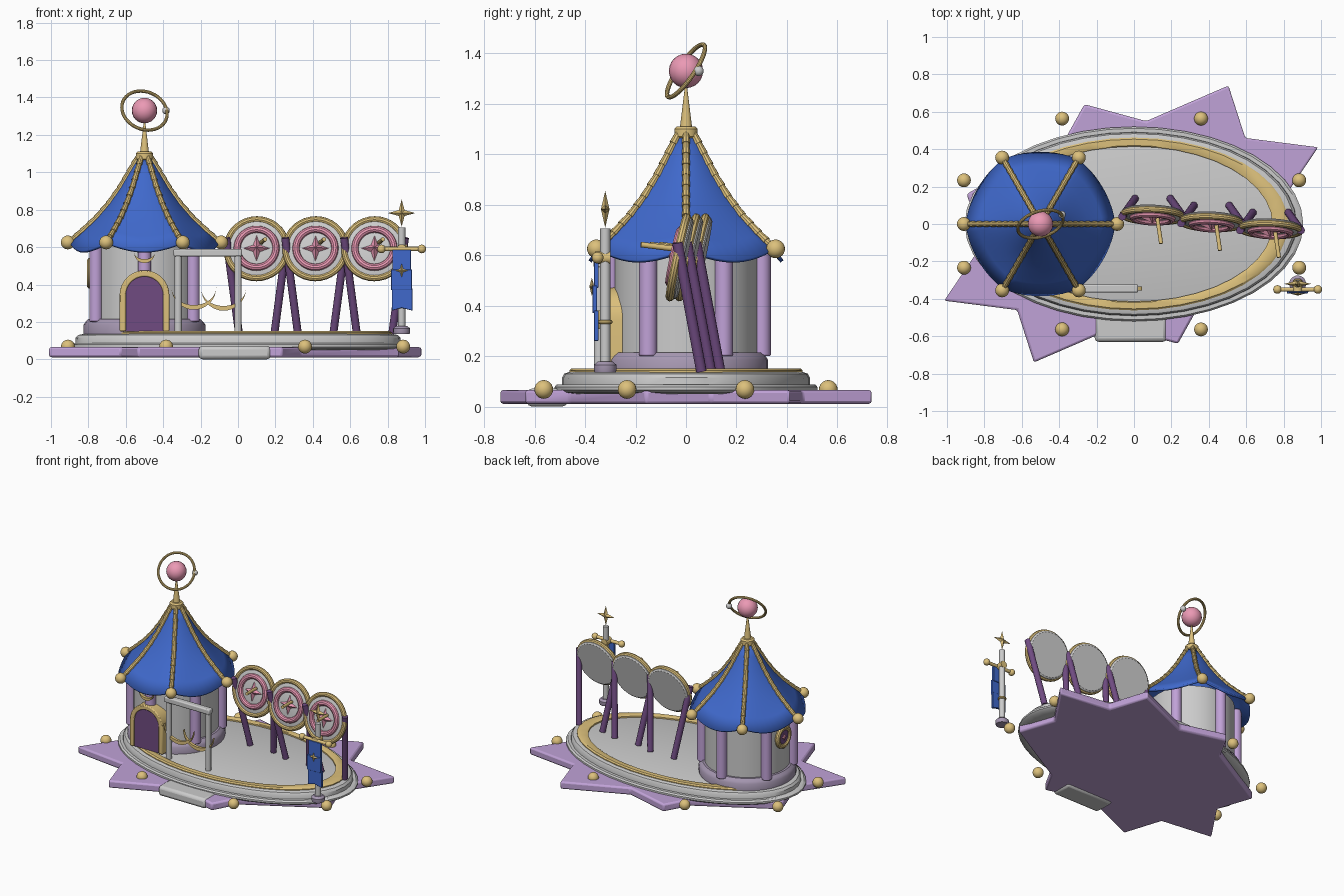
import bpy, bmesh, math
from math import sin, cos, pi, radians
from mathutils import Vector, Matrix

if "Cube" in bpy.data.objects:
    bpy.data.objects.remove(bpy.data.objects["Cube"])

def make_mat(name, rgb):
    m = bpy.data.materials.new(name)
    m.diffuse_color = (*rgb, 1)
    m.use_nodes = True
    m.node_tree.nodes["Principled BSDF"].inputs["Base Color"].default_value = m.diffuse_color
    return m

GOLD = make_mat("gold", (0.72, 0.53, 0.2))
LILAC = make_mat("lilac", (0.53, 0.36, 0.68))
MAUVE = make_mat("mauve", (0.38, 0.31, 0.44))
PLUM = make_mat("plum", (0.16, 0.07, 0.22))
BLUE = make_mat("blue", (0.05, 0.14, 0.6))
PINK = make_mat("pink", (0.83, 0.32, 0.46))

def finish(name, bm, mat=None, matrix=None, bevel=0):
    bmesh.ops.recalc_face_normals(bm, faces=bm.faces[:])
    me = bpy.data.meshes.new(name)
    bm.to_mesh(me)
    bm.free()
    ob = bpy.data.objects.new(name, me)
    bpy.context.collection.objects.link(ob)
    if matrix:
        ob.matrix_world = matrix
    if mat:
        me.materials.append(mat)
    if bevel:
        b = ob.modifiers.new("bevel", 'BEVEL')
        b.width, b.segments, b.limit_method = bevel, 2, 'ANGLE'
    return ob

def facing(loc, d):
    return Matrix.Translation(loc) @ Vector(d).to_track_quat('Z', 'Y').to_matrix().to_4x4()

FRONT = (0, -1, 0)

def lathe(name, prof, mat=None, matrix=None, n=40, sy=1, closed=False):
    bm = bmesh.new()
    rings = [[bm.verts.new((r * cos(2 * pi * i / n), sy * r * sin(2 * pi * i / n), z)) for i in range(n)]
             for r, z in prof]
    pairs = list(zip(rings, rings[1:])) + ([(rings[-1], rings[0])] if closed else [])
    for a, b in pairs:
        for i in range(n):
            j = (i + 1) % n
            bm.faces.new((a[i], a[j], b[j], b[i]))
    if not closed:
        bm.faces.new(rings[0])
        bm.faces.new(rings[-1])
    return finish(name, bm, mat, matrix)

def rod(name, a, b, r1, r2=None, mat=None, n=14, bevel=0):
    a, b = Vector(a), Vector(b)
    bm = bmesh.new()
    bmesh.ops.create_cone(bm, cap_ends=True, segments=n, radius1=r1, radius2=r1 if r2 is None else r2,
                          depth=(b - a).length)
    return finish(name, bm, mat, facing((a + b) / 2, b - a), bevel)

def ball(name, loc, r, mat):
    bm = bmesh.new()
    bmesh.ops.create_uvsphere(bm, u_segments=20, v_segments=12, radius=r)
    return finish(name, bm, mat, Matrix.Translation(loc))

def torus(name, matrix, R, r, mat, n=40, k=10):
    return lathe(name, [(R + r * cos(2 * pi * i / k), r * sin(2 * pi * i / k)) for i in range(k)],
                 mat, matrix, n, closed=True)

def box(name, lo, hi, mat=None, bevel=0):
    lo, hi = Vector(lo), Vector(hi)
    bm = bmesh.new()
    bmesh.ops.create_cube(bm, size=1)
    bmesh.ops.scale(bm, vec=hi - lo, verts=bm.verts)
    return finish(name, bm, mat, Matrix.Translation((lo + hi) / 2), bevel)

def prism(name, pts, depth, mat, matrix, bevel=0):
    bm = bmesh.new()
    f = bm.faces.new([bm.verts.new((x, y, -depth / 2)) for x, y in pts])
    ext = bmesh.ops.extrude_face_region(bm, geom=[f])
    bmesh.ops.translate(bm, vec=(0, 0, depth),
                        verts=[v for v in ext['geom'] if isinstance(v, bmesh.types.BMVert)])
    return finish(name, bm, mat, matrix, bevel)

def gem_star(name, R, r, h, mat, matrix):
    bm = bmesh.new()
    vs = [bm.verts.new(((r if i % 2 else R) * cos(i * pi / 4), (r if i % 2 else R) * sin(i * pi / 4), 0))
          for i in range(8)]
    for z in (h, -h):
        c = bm.verts.new((0, 0, z))
        for i in range(8):
            bm.faces.new((vs[i], vs[(i + 1) % 8], c))
    return finish(name, bm, mat, matrix)

def crescent(name, loc, R, thick, depth):
    n = 16
    arc = [pi + pi * i / n for i in range(n + 1)]
    pts = [(R * cos(a), R * sin(a)) for a in arc]
    pts += [(R * cos(a), (R - thick) * sin(a)) for a in reversed(arc[1:-1])]
    return prism(name, pts, depth, GOLD, facing(loc, FRONT))

# Star-shaped base (point symmetric) and oval platform
half = [(-1, -.41), (-.61, -.46), (-.52, -.74), (-.08, -.55), (.25, -.64), (.35, -.46), (.88, -.16), (.79, .1)]
prism("star_base", half + [(-x, -y) for x, y in half], .055, LILAC, Matrix.Translation((-.015, 0, .0385)), .012)
lathe("platform_lower", [(.84, .05), (.89, .056), (.905, .066), (.905, .078), (.89, .088)], sy=.575)
lathe("platform_upper", [(.87, .08), (.868, .115), (.855, .13), (.82, .137)], sy=.565)
lathe("platform_gold_ring", [(.74, .13), (.74, .147), (.75, .151), (.81, .151), (.825, .143), (.825, .13)],
      GOLD, sy=.56, closed=True)
box("front_step", (-.21, -.63, 0), (.175, -.47, .072), bevel=.02)
for i in range(8):
    a = pi / 8 + i * pi / 4
    ball("edge_ball", (-.013 + .97 * cos(a), .61 * sin(a), .068), .037, GOLD)

# Tent body
TX = -.5
T = Matrix.Translation((TX, 0, 0))
lathe("tent_base", [(.325, .135), (.325, .185), (.315, .2), (.3, .215)], MAUVE, T, 32)
lathe("tent_wall", [(.285, .2), (.285, .64)], None, T, 32)
for i in range(6):
    a = pi / 6 + i * pi / 3
    p = Vector((TX + .3 * cos(a), .3 * sin(a), 0))
    rod("tent_column", p + Vector((0, 0, .2)), p + Vector((0, 0, .64)), .036, mat=LILAC, bevel=.006)

# Concave roof with sagging hem
prof = [(.03, 1.085), (.08, 1.0), (.13, .915), (.19, .83), (.255, .755), (.33, .685), (.4, .625)]
bm = bmesh.new()
N = 60
rows = []
for k, (r, z) in enumerate(prof):
    t = k / (len(prof) - 1)
    row = []
    for i in range(N):
        a = 2 * pi * i / N
        s = abs(sin(3 * a))
        q = r * (1 - .035 * s)
        row.append(bm.verts.new((q * cos(a), q * sin(a), z - .045 * s * t ** 3)))
    rows.append(row)
for a, b in zip(rows, rows[1:]):
    for i in range(N):
        j = (i + 1) % N
        bm.faces.new((a[i], b[i], b[j], a[j]))
roof = finish("tent_roof", bm, BLUE, T)
sol = roof.modifiers.new("thickness", 'SOLIDIFY')
sol.thickness = .015

# Beaded roof ribs ending in balls
for i in range(6):
    a = i * pi / 3
    path = [Vector((TX + r * cos(a), r * sin(a), z + .004)) for r, z in prof]
    for p, q in zip(path, path[1:]):
        m = (p + q) / 2
        for u, v in ((p, m), (m, q)):
            rod("roof_rib", u, v + (v - u) * .1, .013, .017, GOLD, 10)
    ball("rib_ball", (TX + .41 * cos(a), .41 * sin(a), .625), .037, GOLD)

# Finial, globe and orbit ring
lathe("finial_collar", [(.035, 1.06), (.046, 1.07), (.046, 1.1), (.036, 1.11)], GOLD, T, 24)
rod("finial_spike", (TX, 0, 1.1), (TX, 0, 1.27), .025, .004, GOLD)
ball("globe", (TX, 0, 1.33), .068, PINK)
torus("orbit_ring", facing((TX, 0, 1.33), (.25, -.8, .55)), .125, .009, GOLD)
ball("orbit_bead", (TX + .115, .05, 1.33), .02, None)

# Arched door
def arch(w, spring, bottom=0):
    return [(w, bottom)] + [(w * cos(pi * i / 16), spring + w * sin(pi * i / 16)) for i in range(17)] + [(-w, bottom)]

door = facing((TX, -.3, .15), FRONT)
prism("door_panel", arch(.105, .2), .085, PLUM, door)
prism("door_frame", arch(.133, .193) + arch(.1, .193)[::-1], .105, GOLD, door, .006)
crescent("door_crescent", (TX, -.345, .57), .055, .02, .02)

# Round side window
win = facing((TX - .29, 0, .46), (-1, 0, 0))
torus("window_ring", win, .065, .018, GOLD, 28)
lathe("window_pane", [(.06, -.01), (.06, .006)], PLUM, win, 28)
gem_star("window_star", .045, .015, .018, PINK, win)

# Gate with hanging crescents
GY = -.345
for x in (-.32, 0):
    rod("gate_post", (x, GY, .13), (x, GY, .57), .02)
box("gate_bar", (-.345, GY - .022, .55), (.022, GY + .022, .59), bevel=.008)
crescent("gate_crescent_left", (-.236, GY, .385), .12, .025, .02)
crescent("gate_crescent_right", (-.077, GY, .38), .12, .025, .02)

# Three tilted target wheels on splayed legs
for k in range(3):
    cx, cy, cz = .1 + .315 * k, .05 - .037 * k, .59
    M = facing((cx, cy, cz), (-.04, -cos(radians(12)), sin(radians(12))))
    lathe("wheel_disc", [(.155, -.022), (.165, -.015), (.165, .01), (.155, .015)], None, M, 36)
    torus("wheel_rim", M @ Matrix.Translation((0, 0, .006)), .161, .017, GOLD, 36)
    torus("wheel_pink_ring", M @ Matrix.Translation((0, 0, .018)), .104, .019, PINK, 36)
    gem_star("wheel_star", .07, .026, .03, PINK, M @ Matrix.Translation((0, 0, .016)))
    rod("wheel_dart", (cx + .025, cy - .02, cz + .035), (cx + .045, cy - .155, cz + .052), .011, mat=GOLD)
    for s in (-1, 1):
        rod("wheel_leg", (cx + s * .095, cy + .085, .14), (cx + s * .163, cy - .01, .65), .021, mat=PLUM)

# Banner pole
PX, PY = .875, -.32
P = Matrix.Translation((PX, PY, 0))
lathe("pole_foot", [(.042, .135), (.045, .145), (.045, .165), (.03, .178)], MAUVE, P, 20)
rod("pole", (PX, PY, .17), (PX, PY, .705), .02)
torus("pole_band", P @ Matrix.Translation((0, 0, .335)), .02, .009, GOLD, 20)
gem_star("pole_star", .073, .022, .017, GOLD, facing((PX, PY, .782), FRONT))
rod("crossbar", (PX - .115, PY - .03, .59), (PX + .115, PY - .03, .59), .012, mat=GOLD)
rod("crossbar_bracket", (PX, PY + .02, .59), (PX, PY - .04, .59), .025, mat=GOLD)
for s in (-1, 1):
    ball("crossbar_ball", (PX + s * .108, PY - .03, .59), .023, GOLD)
box("banner_top", (PX - .05, PY - .045, .47), (PX + .05, PY - .027, .585), BLUE, .003)
box("banner_middle", (PX - .057, PY - .051, .37), (PX + .055, PY - .033, .48), BLUE, .003)
prism("banner_tail", [(-.052, .12), (.058, .12), (.058, 0), (0, .015), (-.052, 0)], .018, BLUE,
      facing((PX, PY - .036, .26), FRONT), .003)
gem_star("banner_star", .036, .012, .01, GOLD, facing((PX, PY - .053, .475), FRONT))

# Smooth shading with crisp edges
bpy.ops.object.select_all(action='SELECT')
bpy.context.view_layer.objects.active = roof
bpy.ops.object.shade_smooth_by_angle(angle=radians(35))
